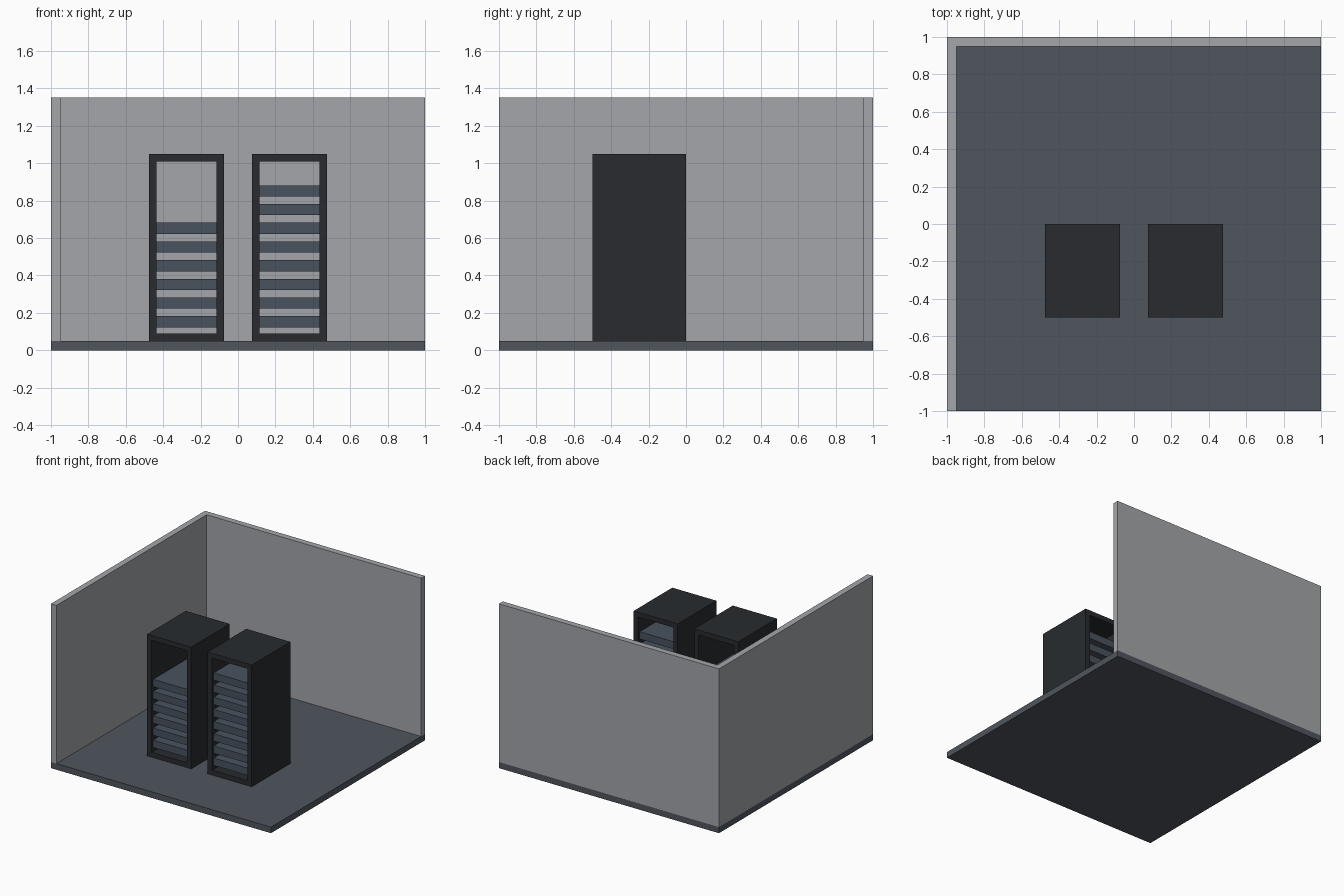
import bpy, bmesh

if "Cube" in bpy.data.objects:
    bpy.data.objects.remove(bpy.data.objects["Cube"])


def material(name, rgb):
    m = bpy.data.materials.new(name)
    m.diffuse_color = (*rgb, 1.0)
    m.use_nodes = True
    m.node_tree.nodes["Principled BSDF"].inputs["Base Color"].default_value = m.diffuse_color
    return m


WALL = material("wall_grey", (0.37, 0.38, 0.40))
FLOOR = material("floor_slate", (0.08, 0.093, 0.112))
DARK = material("rack_dark", (0.021, 0.024, 0.028))
STEEL = material("server_steel", (0.065, 0.084, 0.112))


def finish(name, bm, mat):
    bmesh.ops.recalc_face_normals(bm, faces=bm.faces)
    mesh = bpy.data.meshes.new(name)
    bm.to_mesh(mesh)
    bm.free()
    mesh.materials.append(mat)
    obj = bpy.data.objects.new(name, mesh)
    bpy.context.collection.objects.link(obj)
    return obj


def box(name, lo, hi, mat):
    bm = bmesh.new()
    bmesh.ops.create_cube(bm, size=1.0)
    for v in bm.verts:
        v.co = [(a + b) / 2 + c * (b - a) for a, b, c in zip(lo, hi, v.co)]
    return finish(name, bm, mat)


def open_case(name, x0, x1, y0, y1, z0, z1, t, mat):
    """Rectangular tube open at front and back, wall thickness t."""
    bm = bmesh.new()

    def ring(y, i):
        return [bm.verts.new((x, y, z)) for x, z in
                ((x0 + i, z0 + i), (x1 - i, z0 + i), (x1 - i, z1 - i), (x0 + i, z1 - i))]

    rings = [ring(y0, 0), ring(y0, t), ring(y1, t), ring(y1, 0)]
    for k in range(4):
        a, b = rings[k], rings[(k + 1) % 4]
        for j in range(4):
            n = (j + 1) % 4
            bm.faces.new((a[j], a[n], b[n], b[j]))
    return finish(name, bm, mat)


# Room: floor slab and two walls
box("floor", (-1, -1, 0), (1, 1, 0.05), FLOOR)
box("back_wall", (-1, 0.95, 0.05), (1, 1, 1.35), WALL)
box("left_wall", (-1, -1, 0.05), (-0.95, 0.95, 1.35), WALL)

# Racks with their stacked servers
T = 0.04
for side, cx, count in (("left", -0.275, 6), ("right", 0.275, 8)):
    open_case(f"{side}_rack", cx - 0.2, cx + 0.2, -0.5, 0, 0.05, 1.05, T, DARK)
    for i in range(count):
        z = 0.122 + 0.1 * i
        box(f"{side}_server_{i + 1}", (cx - 0.16, -0.48, z),
            (cx + 0.16, -0.02, z + 0.06), STEEL)
